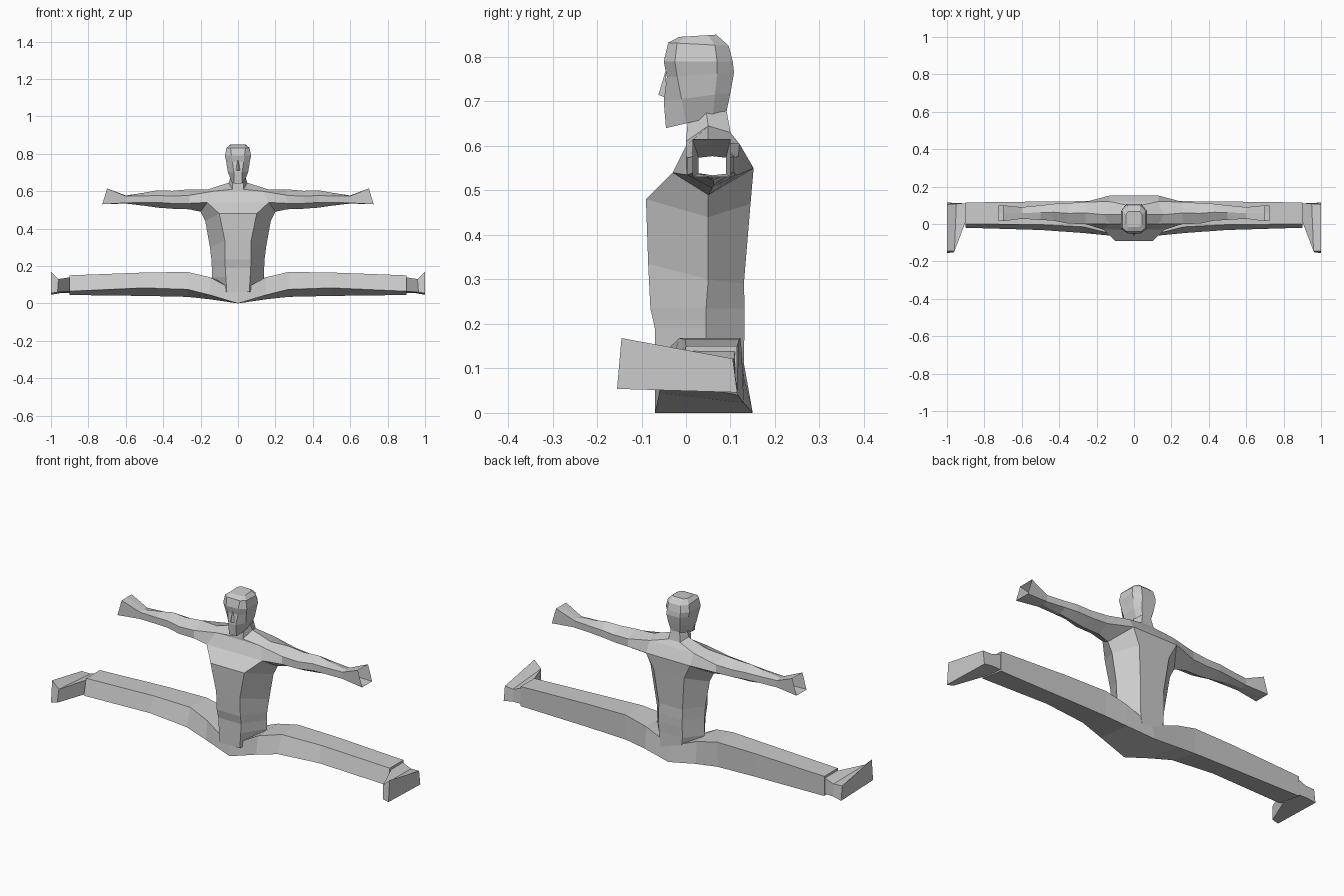
import bpy

if "Cube" in bpy.data.objects:
    bpy.data.objects.remove(bpy.data.objects["Cube"])

skin = bpy.data.materials.new("light_grey")
skin.diffuse_color = (0.6, 0.6, 0.6, 1)
skin.use_nodes = True
skin.node_tree.nodes["Principled BSDF"].inputs["Base Color"].default_value = skin.diffuse_color


def make(name, verts, faces, merge=False):
    me = bpy.data.meshes.new(name)
    me.from_pydata(verts, [], faces)
    me.materials.append(skin)
    ob = bpy.data.objects.new(name, me)
    bpy.context.collection.objects.link(ob)
    import bmesh
    bm = bmesh.new()
    bm.from_mesh(me)
    if merge:
        bmesh.ops.remove_doubles(bm, verts=bm.verts, dist=0.0005)
    bmesh.ops.recalc_face_normals(bm, faces=bm.faces)
    bm.to_mesh(me)
    bm.free()
    return ob


def loft(rings, caps=(False, False), skip=()):
    """Join closed rings of equal length; skip holds (level, side) holes."""
    n = len(rings[0])
    verts = [p for r in rings for p in r]
    faces = []
    for i in range(len(rings) - 1):
        for j in range(n):
            if (i, j) not in skip:
                k = (j + 1) % n
                faces.append((i * n + j, i * n + k, (i + 1) * n + k, (i + 1) * n + j))
    if caps[0]:
        faces.append(tuple(range(n)))
    if caps[1]:
        faces.append(tuple(range(len(verts) - n, len(verts))))
    return verts, faces


def mirror_ring(half):
    """Right half points, front to back, closed by the left half."""
    return list(half) + [(-x, y, z) for x, y, z in reversed(half)]


def flip(p):
    return (-p[0], p[1], p[2])


# Torso and neck: front, side and back point of each level
torso = [
    [(.06, -.07, .06), (.12, .045, .08), (.06, .13, .06)],
    [(.065, -.07, .14), (.14, .045, .14), (.07, .13, .14)],
    [(.068, -.07, .19), (.14, .045, .19), (.07, .132, .19)],
    [(.07, -.08, .235), (.142, .045, .235), (.07, .132, .235)],
    [(.07, -.085, .335), (.15, .05, .30), (.07, .13, .29)],
    [(.10, -.09, .48), (.175, .05, .44), (.09, .145, .47)],
    [(.165, -.03, .54), (.20, .05, .49), (.13, .152, .55)],
    [(.13, .0, .60), (.16, .05, .61), (.13, .12, .605)],
    [(.03, .0, .61), (.05, .05, .645), (.035, .10, .63)],
    [(.03, .005, .67), (.038, .045, .68), (.025, .09, .685)],
]
# The side faces between armpit and shoulder top stay open for the arms
verts, faces = loft([mirror_ring(r) for r in torso], (True, False),
                    {(6, 0), (6, 1), (6, 3), (6, 4)})


# Arms: x, front y, back y, bottom z, top z, bevel, slant
def arm_ring(x, yf, yb, zb, zt, b, slant):
    h, yc = zt - zb, (yf + yb) / 2
    pts = [(yf, zb + b * h), (yc, zb), (yb, zb + b * h),
           (yb, zt - b * h), (yc, zt), (yf, zt - b * h)]
    return [(x - slant * (z - zb) / h, y, z) for y, z in pts]


arm = [torso[6] + torso[7][::-1]]
arm += [arm_ring(*a) for a in [
    (.26, .0, .118, .503, .61, .3, 0),
    (.35, .002, .112, .506, .602, .3, 0),
    (.43, .018, .108, .512, .605, .3, 0),
    (.50, .022, .10, .522, .592, .25, 0),
    (.60, .028, .09, .534, .577, .08, 0),
    (.725, .015, .10, .53, .615, 0, .025)]]
for side in (arm, [[flip(p) for p in r] for r in arm]):
    v, f = loft(side)
    faces += [tuple(i + len(verts) for i in q) for q in f]
    verts += v
make("torso_and_arms", verts, faces, merge=True)

# Head: z front, z back, front half width, y front, side half width,
# side y front, side y back, back half width, y back
head = []
for zf, zb, fw, yf, sw, s1, s2, bw, yb in [
        (.64, .672, .022, -.045, .035, .0, .06, .025, .09),
        (.70, .72, .022, -.05, .055, -.01, .065, .035, .10),
        (.755, .765, .03, -.043, .063, -.02, .07, .04, .108),
        (.79, .79, .035, -.05, .07, -.025, .07, .04, .105),
        (.832, .825, .04, -.04, .062, -.02, .065, .035, .096),
        (.845, .85, .03, -.015, .042, .0, .05, .03, .068)]:
    def zat(y):
        return zf + (zb - zf) * (y - yf) / (yb - yf)
    head.append(mirror_ring([(fw, yf, zf), (sw, s1, zat(s1)),
                             (sw, s2, zat(s2)), (bw, yb, zb)]))
make("head", *loft(head, (True, True)))

# Nose
make("nose", [(0, -.044, .775), (0, -.062, .715), (.013, -.046, .708), (-.013, -.046, .708)],
     [(0, 1, 2), (0, 3, 1), (1, 3, 2), (0, 2, 3)])

# Legs in one span: front ridge, top front, top back, low back as (y, z)
leg = [
    (0, (-.07, .0), (-.07, .06), (.13, .08), (.15, .0)),
    (.15, (-.06, .045), (-.045, .14), (.125, .14), (.13, .022)),
    (.27, (-.048, .075), (-.015, .168), (.122, .168), (.12, .035)),
    (.5, (-.032, .083), (-.003, .165), (.12, .165), (.117, .04)),
    (.9, (-.02, .065), (0, .15), (.115, .15), (.115, .045)),
]
right = [[(x, y, z) for y, z in pts] for x, *pts in leg]
left = [[flip(p) for p in r] for r in right[:0:-1]]
make("legs", *loft(left + right, (True, True)))

# Feet: ankle end, narrow instep, then the outer sole
foot = [
    [(.895, .025, .14), (.895, .11, .14), (.895, .11, .055), (.895, .025, .065)],
    [(.96, -.145, .13), (.95, .108, .12), (.95, .112, .055), (.965, -.152, .06)],
    [(1, -.145, .168), (1, .105, .122), (1, .115, .046), (1, -.155, .054)],
]
make("right_foot", *loft(foot, (True, True)))
make("left_foot", *loft([[flip(p) for p in r] for r in foot], (True, True)))
